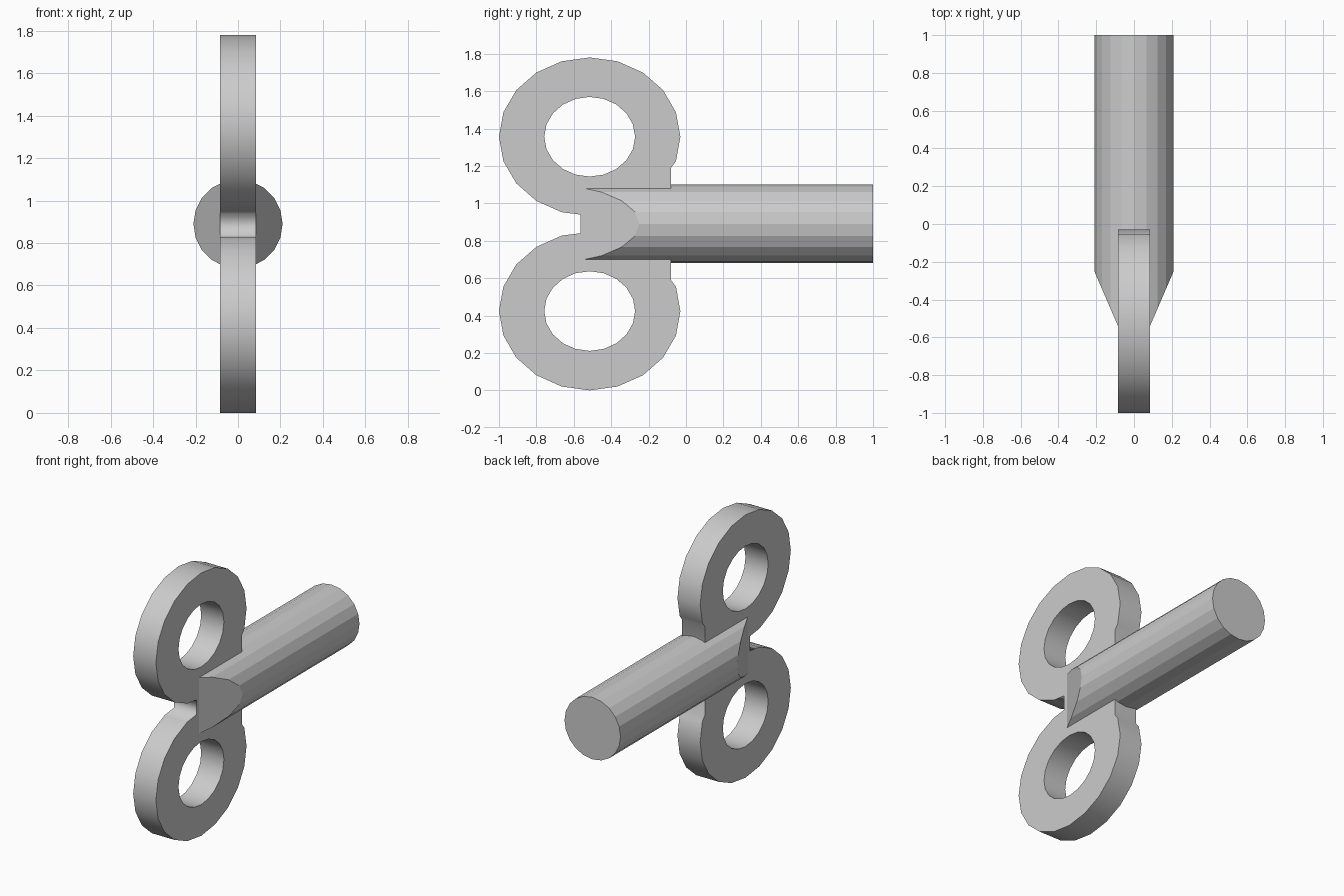
import bpy, bmesh
from math import cos, sin, radians
from mathutils import Matrix, Vector

if "Cube" in bpy.data.objects:
    bpy.data.objects.remove(bpy.data.objects["Cube"])

MID_Z, RING_Y, RING_DZ = 0.89, -0.515, 0.466
HALF_T = 0.085


def ellipse(k, ry, rz):
    a = radians(18 * k)
    return RING_Y + ry * cos(a), RING_DZ + rz * sin(a)


def add_spline(curve, pts):
    s = curve.splines.new('POLY')
    s.points.add(len(pts) - 1)
    for p, (u, v) in zip(s.points, pts):
        p.co = (u, v, 0, 1)
    s.use_cyclic_u = True


# Double-ring handle: one outline with two holes, extruded
curve = bpy.data.curves.new("handle", 'CURVE')
curve.dimensions = '2D'
curve.fill_mode = 'BOTH'
curve.extrude = HALF_T
upper = [(-0.08, 0.30)] + [ellipse(k, 0.485, 0.424) for k in range(-1, 15)] + [(-0.565, 0.05)]
add_spline(curve, upper + [(u, -v) for u, v in reversed(upper)])
hole = [ellipse(k, 0.243, 0.213) for k in range(20)]
add_spline(curve, hole)
add_spline(curve, [(u, -v) for u, v in hole])
handle = bpy.data.objects.new("handle", curve)
bpy.context.collection.objects.link(handle)
handle.location = (0, 0, MID_Z)
handle.rotation_euler = (radians(90), 0, radians(90))
bpy.context.view_layer.objects.active = handle
handle.select_set(True)
bpy.ops.object.convert(target='MESH')

# Round shaft with its front end cut to a wedge
Y0, Y1, R = -0.54, 1.0, 0.21
bm = bmesh.new()
bmesh.ops.create_cone(bm, cap_ends=True, segments=20, radius1=R, radius2=R, depth=Y1 - Y0,
                      matrix=Matrix.Translation((0, (Y0 + Y1) / 2, MID_Z))
                      @ Matrix.Rotation(radians(90), 4, 'X') @ Matrix.Rotation(radians(9), 4, 'Z')
                      @ Matrix.Rotation(radians(-9), 4, 'Z'))
for side in (1, -1):
    cut = bmesh.ops.bisect_plane(bm, geom=bm.verts[:] + bm.edges[:] + bm.faces[:],
                                 plane_co=(side * R, -0.25, MID_Z),
                                 plane_no=Vector((side * 0.29, -0.125, 0)), clear_outer=True)
    edges = [e for e in cut['geom_cut'] if isinstance(e, bmesh.types.BMEdge)]
    bmesh.ops.edgeloop_fill(bm, edges=edges)
bmesh.ops.recalc_face_normals(bm, faces=bm.faces[:])
mesh = bpy.data.meshes.new("shaft")
bm.to_mesh(mesh)
bm.free()
bpy.context.collection.objects.link(bpy.data.objects.new("shaft", mesh))
